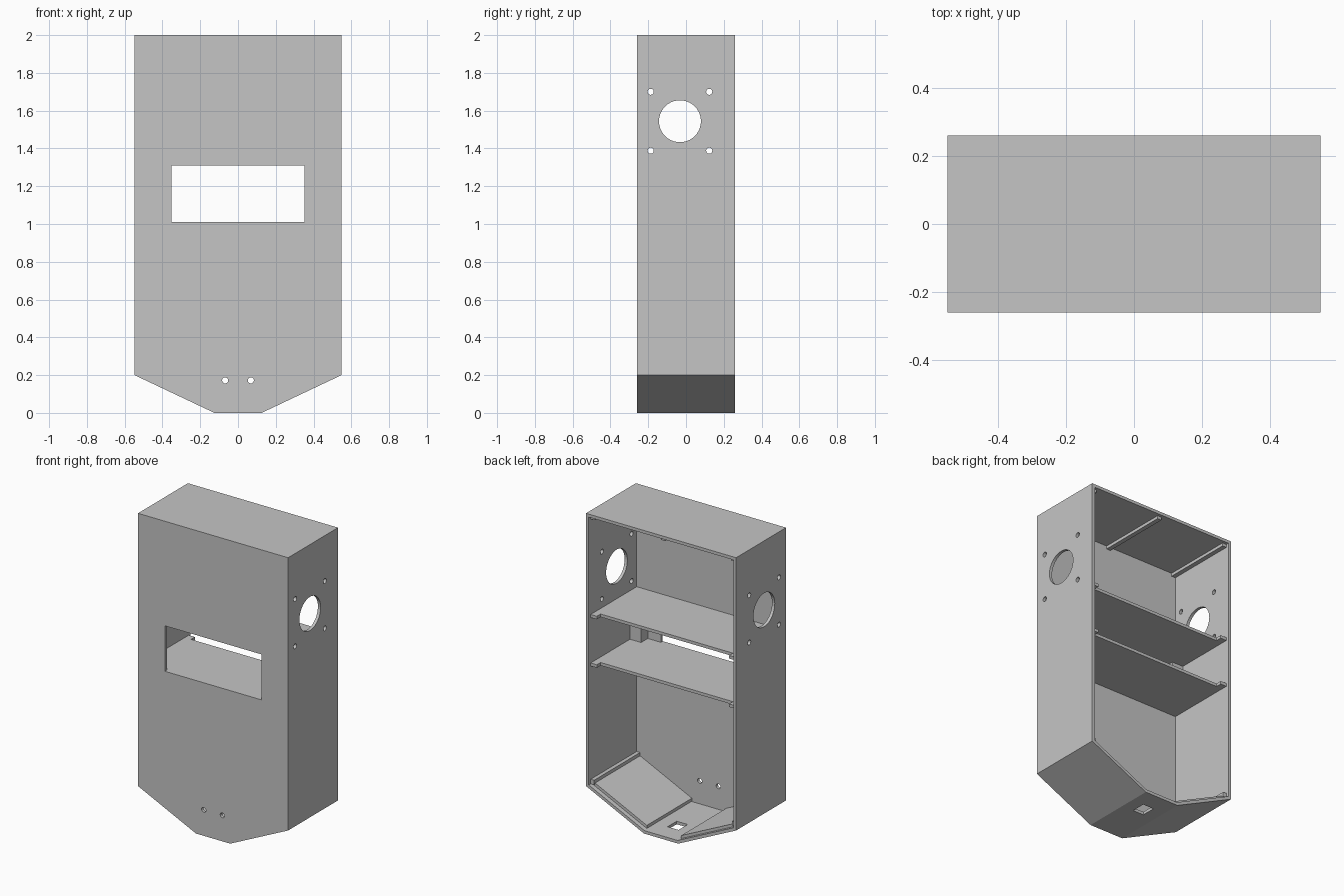
import bpy, bmesh, math
from mathutils import Matrix

cube = bpy.data.objects.get("Cube")
if cube:
    bpy.data.objects.remove(cube, do_unlink=True)

W, D, H, T = 0.548, 0.26, 2.0, 0.02    # half width, half depth, height, wall
FOOT, KNEE = 0.125, 0.2                # flat base half width, top of the slopes
SLOPE = KNEE / (W - FOOT)
LIFT = T * math.hypot(1, SLOPE)        # wall thickness of a slope, upright

grey = bpy.data.materials.new("plain_grey")
grey.use_nodes = True
grey.diffuse_color = (0.56, 0.56, 0.56, 1)
grey.node_tree.nodes["Principled BSDF"].inputs["Base Color"].default_value = grey.diffuse_color


def finish(name, bm):
    bmesh.ops.recalc_face_normals(bm, faces=bm.faces)
    mesh = bpy.data.meshes.new(name)
    bm.to_mesh(mesh)
    bm.free()
    mesh.materials.append(grey)
    ob = bpy.data.objects.new(name, mesh)
    bpy.context.scene.collection.objects.link(ob)
    return ob


def prism(name, outline, y0, y1):
    """Extrude an (x, z) outline along y."""
    bm = bmesh.new()
    face = bm.faces.new([bm.verts.new((x, y0, z)) for x, z in outline])
    out = bmesh.ops.extrude_face_region(bm, geom=[face])
    moved = [g for g in out["geom"] if isinstance(g, bmesh.types.BMVert)]
    bmesh.ops.translate(bm, verts=moved, vec=(0, y1 - y0, 0))
    return finish(name, bm)


def box(name, x0, x1, y0, y1, z0, z1):
    return prism(name, [(x0, z0), (x1, z0), (x1, z1), (x0, z1)], y0, y1)


def rod(name, radius, length, axis, pos):
    bm = bmesh.new()
    turn = Matrix.Rotation(math.pi / 2, 4, "Y" if axis == "X" else "X")
    bmesh.ops.create_cone(bm, cap_ends=True, segments=40, radius1=radius,
                          radius2=radius, depth=length,
                          matrix=Matrix.Translation(pos) @ turn)
    return finish(name, bm)


def cut(target, cutter):
    cutter.hide_render = True
    cutter.hide_set(True)
    mod = target.modifiers.new(cutter.name, "BOOLEAN")
    mod.operation, mod.solver, mod.object = "DIFFERENCE", "EXACT", cutter


def case_outline(t, lift):
    foot = FOOT + (t - lift) / SLOPE
    right = [(foot, t), (W - t, (W - t - FOOT) * SLOPE + lift), (W - t, H - t)]
    return right + [(-x, z) for x, z in reversed(right)]


# Case, open at the back
case = prism("case", case_outline(0, 0), -D, D)
cut(case, prism("cavity_cutter", case_outline(T, LIFT), -D + T, D + 0.1))

# Openings in the front and the base
cut(case, box("window_cutter", -0.352, 0.352, -D - 0.1, -D + 0.1, 1.01, 1.31))
cut(case, box("base_slot_cutter", -0.04, 0.04, 0.04, 0.135, -0.1, 0.1))
for x in (-0.068, 0.068):
    cut(case, rod("front_hole_cutter", 0.016, 0.2, "Y", (x, -D, 0.172)))

# Round openings with screw holes through both sides
cut(case, rod("side_opening_cutter", 0.111, 2, "X", (0, -0.032, 1.544)))
for y in (-0.187, 0.123):
    for z in (1.388, 1.7):
        cut(case, rod("screw_hole_cutter", 0.016, 2, "X", (0, y, z)))

# Shelves above and below the window
IN, FRONT, BACK = W - T, -D + T, D - T
for name, z in (("lower_shelf", 0.99), ("upper_shelf", 1.31)):
    box(name, -IN, IN, FRONT, 0.2, z, z + T)

# Rib under the middle of the top
box("top_rib", -0.015, 0.015, FRONT, BACK, H - 2 * T, H - T)

for side, s in (("left", 1), ("right", -1)):
    # Corner posts beside the window
    box(side + "_post", s * 0.447, s * IN, FRONT, -0.17, 1.01, 1.31)
    # Stubs that carry the shelves, showing behind them
    for z in (0.99, 1.31):
        box(side + "_shelf_stub", s * (IN - 0.045), s * IN, 0.2, BACK, z, z + T)
    box(side + "_top_rib", s * (IN - 0.03), s * IN, FRONT, BACK, H - 2 * T, H - T)
    # Liner on the sloping base, with a rib along its upper end
    top = (IN - FOOT) * SLOPE + LIFT
    prism(side + "_slope_liner",
          [(s * FOOT, LIFT), (s * IN, top), (s * IN, top + T), (s * FOOT, LIFT + T)],
          FRONT, 0.23)
    box(side + "_slope_rib", s * (IN - 0.025), s * IN, FRONT, BACK, top, top + 0.03)
